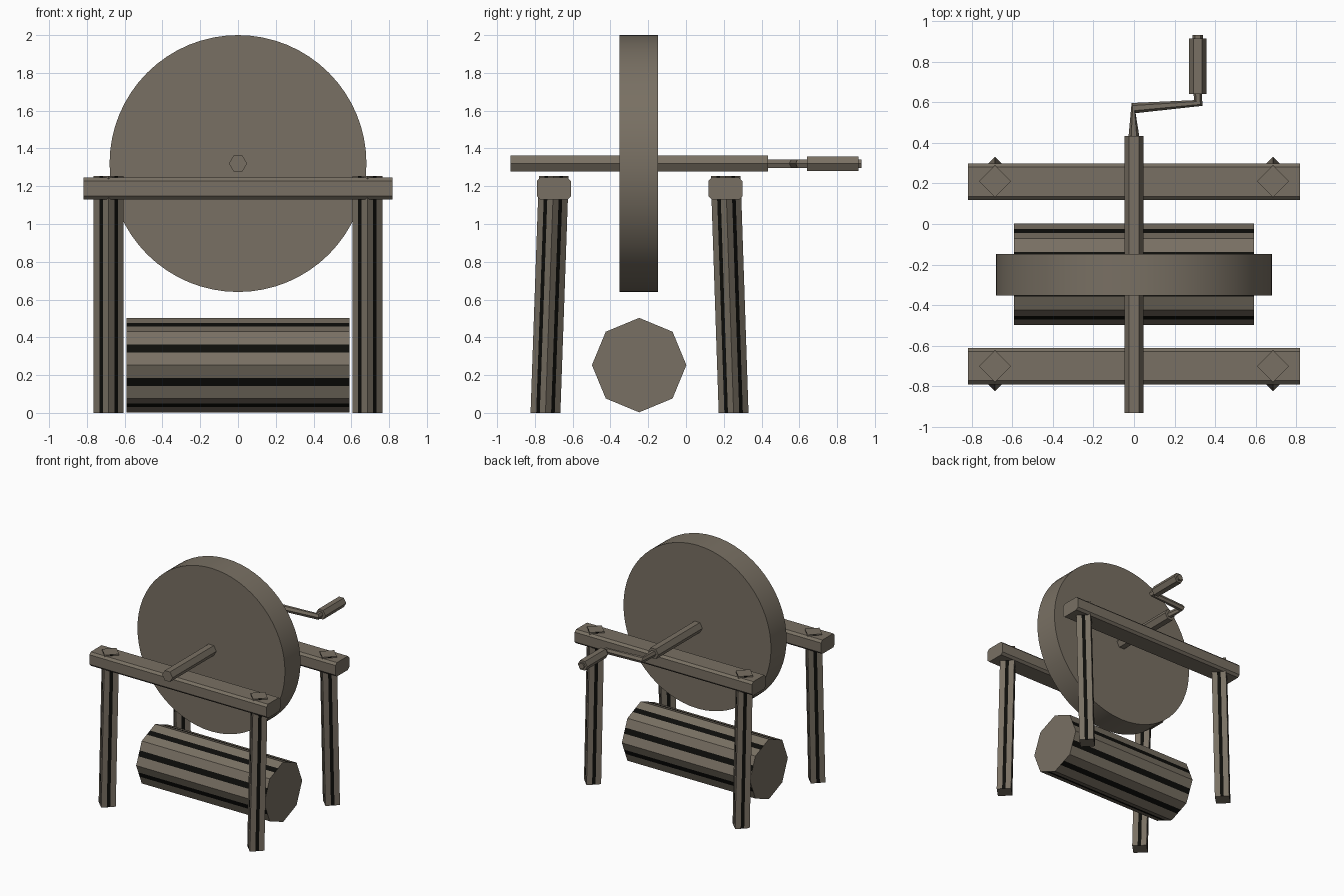
import bpy, bmesh, math
from mathutils import Vector

if "Cube" in bpy.data.objects:
    bpy.data.objects.remove(bpy.data.objects["Cube"])


def material(name, rgb):
    m = bpy.data.materials.new(name)
    m.diffuse_color = (*rgb, 1)
    m.use_nodes = True
    m.node_tree.nodes["Principled BSDF"].inputs["Base Color"].default_value = m.diffuse_color
    return m


WOOD = material("weathered grey brown", (0.19, 0.162, 0.125))
DARK = material("black grain", (0.004, 0.004, 0.003))


def loft(name, rings, stripes=0):
    """Skin rings of points with capped ends; stripes=n marks every n-th side dark."""
    bm = bmesh.new()
    vs = [[bm.verts.new(p) for p in r] for r in rings]
    n = len(rings[0])
    for a, b in zip(vs, vs[1:]):
        for i in range(n):
            j = (i + 1) % n
            f = bm.faces.new((a[i], a[j], b[j], b[i]))
            if stripes and i % stripes == 1:
                f.material_index = 1
    bm.faces.new(vs[0])
    bm.faces.new(vs[-1])
    bmesh.ops.recalc_face_normals(bm, faces=bm.faces)
    me = bpy.data.meshes.new(name)
    bm.to_mesh(me)
    bm.free()
    me.materials.append(WOOD)
    if stripes:
        me.materials.append(DARK)
    ob = bpy.data.objects.new(name, me)
    bpy.context.collection.objects.link(ob)
    return ob


def polygon(n, r, start=0.0, split=False):
    """Regular polygon; split adds two points per side for a central stripe."""
    pts = [Vector((math.cos(start + k * math.tau / n), math.sin(start + k * math.tau / n))) * r
           for k in range(n)]
    if not split:
        return pts
    return [a.lerp(b, t) for a, b in zip(pts, pts[1:] + pts[:1]) for t in (0, 0.38, 0.62)]


def rod_y(name, n, r, y0, y1, x=0.0, z=1.32):
    prof = polygon(n, r)
    return loft(name, [[(x + p.x, y, z + p.y) for p in prof] for y in (y0, y1)])


# Grinding wheel
wheel = rod_y("grinding_wheel", 64, 0.68, -0.353, -0.148)
bpy.context.view_layer.objects.active = wheel
wheel.select_set(True)
bpy.ops.object.shade_smooth_by_angle(angle=math.radians(30))

# Axle and crank grip
rod_y("axle", 6, 0.048, -0.93, 0.433)
rod_y("crank_grip", 6, 0.044, 0.64, 0.914, x=0.314)

# Bent crank rod: centre and sideways half-axis of each ring
path = [((0, 0.42), (0.028, 0)), ((-0.002, 0.571), (0.01, -0.025)),
        ((0.317, 0.596), (0.02, -0.014)), ((0.314, 0.64), (0.021, 0)),
        ((0.314, 0.93), (0.026, 0))]
loft("crank_rod", [[(c[0] + u[0] * p.x, c[1] + u[1] * p.x, 1.32 + 0.026 * p.y)
                    for p in polygon(6, 1)] for c, u in path])

# Top beams with chamfered edges
hy, hz, c = 0.09, 0.058, 0.018
prof = [(hy, hz - c), (hy - c, hz), (c - hy, hz), (-hy, hz - c),
        (-hy, c - hz), (c - hy, -hz), (hy - c, -hz), (hy, c - hz)]
for name, y in (("front", -0.70), ("back", 0.208)):
    loft(name + "_beam", [[(x, y + a, 1.187 + b) for a, b in prof] for x in (-0.817, 0.817)])

# Splayed square legs, tops poking through the beams
for name, top, foot in (("front", -0.70, -0.744), ("back", 0.21, 0.252)):
    for side, x in (("left", -0.685), ("right", 0.685)):
        loft(f"{name}_{side}_leg",
             [[(x + p.x, y + p.y, z) for p in polygon(4, 0.079, 0, True)]
              for y, z in ((foot, 0), (top, 1.255))], stripes=3)

# Log lying underneath
loft("log", [[(x, -0.248 + p.x, 0.253 + p.y) for p in polygon(8, 0.25, 0, True)]
             for x in (-0.59, 0.59)], stripes=3)
